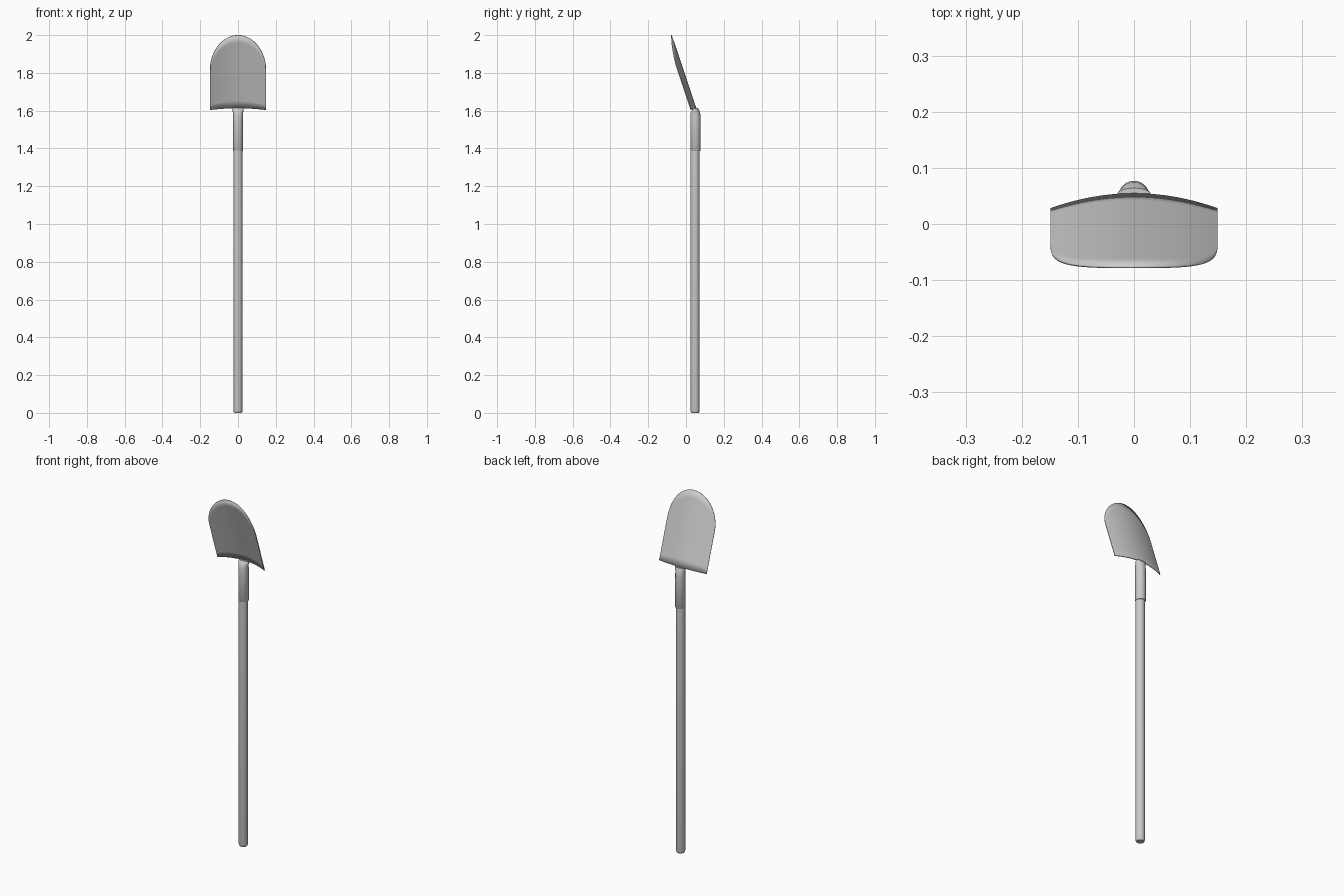
import bpy, bmesh, math
from mathutils import Vector

if "Cube" in bpy.data.objects:
    bpy.data.objects.remove(bpy.data.objects["Cube"])


def finish(bm, name):
    bmesh.ops.recalc_face_normals(bm, faces=bm.faces)
    mesh = bpy.data.meshes.new(name)
    bm.to_mesh(mesh)
    bm.free()
    obj = bpy.data.objects.new(name, mesh)
    bpy.context.collection.objects.link(obj)
    bpy.ops.object.select_all(action='DESELECT')
    bpy.context.view_layer.objects.active = obj
    obj.select_set(True)
    bpy.ops.object.shade_smooth_by_angle(angle=math.radians(35))
    return obj


def loft(name, rings, sides=24):
    """Closed tube through elliptical rings given as (z, y centre, rx, ry)."""
    bm = bmesh.new()
    loops = []
    for z, cy, rx, ry in rings:
        loops.append([bm.verts.new((rx * math.cos(2 * math.pi * i / sides),
                                    cy + ry * math.sin(2 * math.pi * i / sides), z))
                      for i in range(sides)])
    for a, b in zip(loops, loops[1:]):
        for i in range(sides):
            j = (i + 1) % sides
            bm.faces.new((a[i], a[j], b[j], b[i]))
    bm.faces.new(loops[0][::-1])
    bm.faces.new(loops[-1])
    return finish(bm, name)


# Long round shaft with a softened foot
CY = 0.048
loft("handle", [(0, CY, 0.019, 0.019), (0.004, CY, 0.022, 0.022),
                (0.012, CY, 0.024, 0.024), (1.42, CY, 0.024, 0.024)])

# Metal socket, flattened and flared where it meets the blade
loft("socket", [(1.387, 0.05, 0.025, 0.025), (1.39, 0.05, 0.027, 0.027),
                (1.57, 0.05, 0.0265, 0.027), (1.59, 0.05, 0.027, 0.025),
                (1.605, 0.051, 0.030, 0.017), (1.613, 0.053, 0.030, 0.011)])

# Dished, round-ended blade leaning forward
W, SIDE, ARC, SAG = 0.148, 0.226, 0.182, 0.028
COLS, ROWS = 32, 10
tilt = math.atan2(0.13, 0.387)
up = Vector((0, -math.sin(tilt), math.cos(tilt)))
forward = Vector((0, -math.cos(tilt), -math.sin(tilt)))
base = Vector((0, 0.053, 1.613))
bm = bmesh.new()
grid = []
for c in range(COLS + 1):
    t = math.pi * (c / COLS - 0.5)
    x = W * math.sin(t)
    height = SIDE + ARC * math.cos(t)
    dish = base + Vector((x, 0, 0)) + forward * (SAG * (x / W) ** 2)
    grid.append([bm.verts.new(dish + up * (height * r / ROWS)) for r in range(ROWS + 1)])
for a, b in zip(grid, grid[1:]):
    for r in range(ROWS):
        bm.faces.new((a[r], b[r], b[r + 1], a[r + 1]))
blade = finish(bm, "blade")
solid = blade.modifiers.new("thickness", 'SOLIDIFY')
solid.thickness = 0.004
solid.offset = 0
